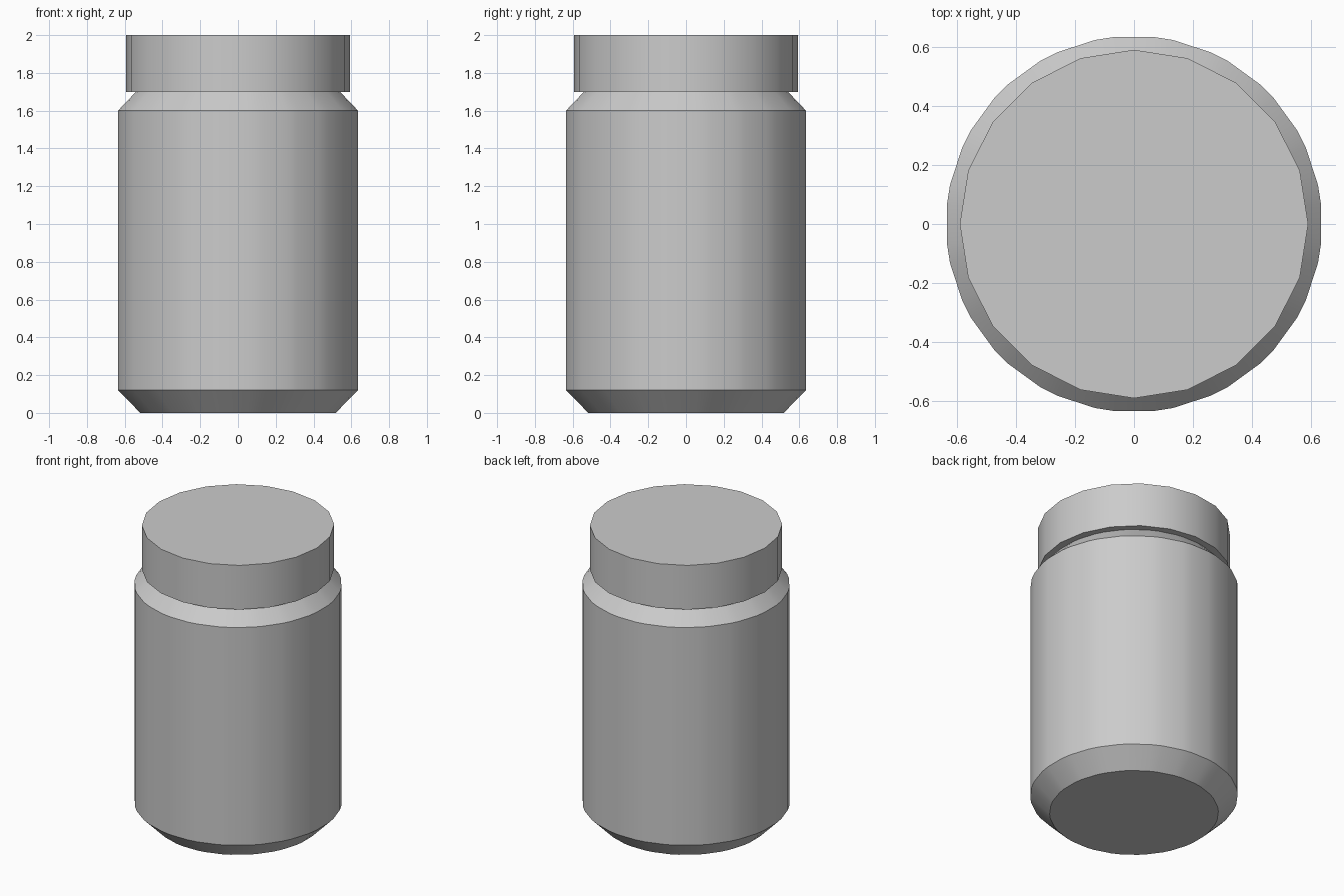
import bpy, bmesh
from math import radians, cos, sin

if "Cube" in bpy.data.objects:
    bpy.data.objects.remove(bpy.data.objects["Cube"])


def lathe(name, angles, profile):
    """Stack rings given as (apothem radius, z) and cap both ends."""
    bm = bmesh.new()
    rings = [[bm.verts.new((r * cos(a), r * sin(a), z)) for a in angles]
             for r, z in profile]
    n = len(angles)
    for lo, hi in zip(rings, rings[1:]):
        for i in range(n):
            j = (i + 1) % n
            bm.faces.new((lo[i], lo[j], hi[j], hi[i]))
    bm.faces.new(rings[0][::-1])
    bm.faces.new(rings[-1])
    mesh = bpy.data.meshes.new(name)
    bm.to_mesh(mesh)
    bm.free()
    obj = bpy.data.objects.new(name, mesh)
    bpy.context.collection.objects.link(obj)
    bpy.ops.object.select_all(action='DESELECT')
    obj.select_set(True)
    bpy.context.view_layer.objects.active = obj
    bpy.ops.object.shade_smooth_by_angle(angle=radians(30))
    return obj


SIDES = 20
STEP = 360 / SIDES

# Jar body: 20 flats with narrow bevelled corners, chamfered foot and shoulder
body_angles = [radians(STEP * (k + 0.5) + d) for k in range(SIDES) for d in (-3, 3)]
lathe("jar_body", body_angles,
      [(0.52, 0), (0.639, 0.12), (0.639, 1.6), (0.543, 1.7)])

# Lid: plain 20-sided disc
lid_angles = [radians(STEP * k) for k in range(SIDES)]
lathe("lid", lid_angles, [(0.592, 1.7), (0.592, 2.0)])
